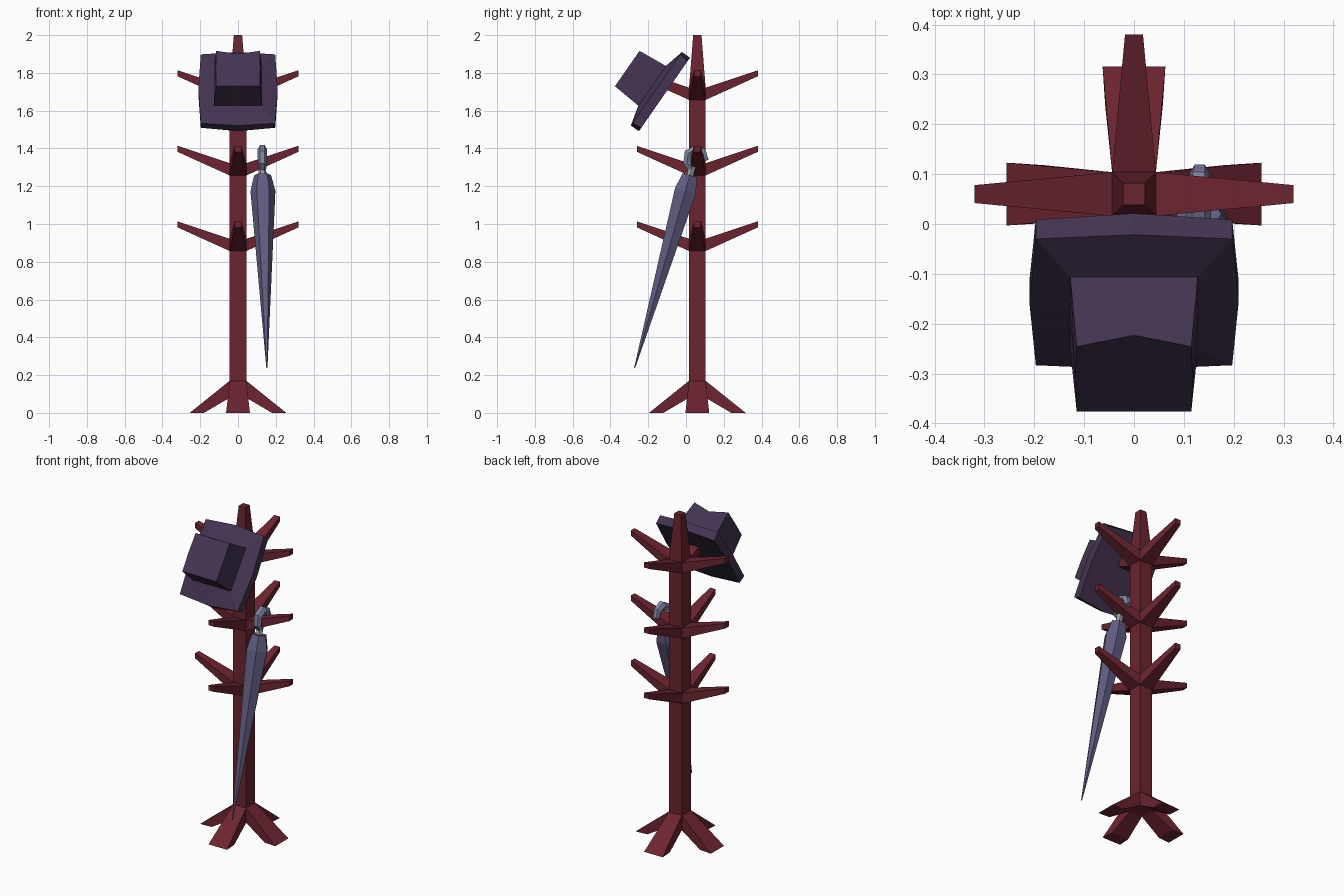
import bpy, bmesh, math
from mathutils import Vector, Matrix

if "Cube" in bpy.data.objects:
    bpy.data.objects.remove(bpy.data.objects["Cube"])


def material(name, rgb):
    m = bpy.data.materials.new(name)
    m.diffuse_color = (*rgb, 1)
    m.use_nodes = True
    m.node_tree.nodes["Principled BSDF"].inputs["Base Color"].default_value = m.diffuse_color
    return m


RED = material("dark red wood", (0.150, 0.018, 0.030))
FELT = material("dark purple felt", (0.058, 0.034, 0.082))
CLOTH = material("slate violet cloth", (0.117, 0.107, 0.220))
HANDLE = material("grey blue handle", (0.220, 0.235, 0.370))
METAL = material("pale grey metal", (0.330, 0.350, 0.390))


def loft(name, rings, mat, matrix=None):
    """Skin a list of equal-length point rings and cap both ends."""
    bm = bmesh.new()
    loops = [[bm.verts.new(p) for p in ring] for ring in rings]
    n = len(loops[0])
    for a, b in zip(loops, loops[1:]):
        for i in range(n):
            j = (i + 1) % n
            bm.faces.new((a[i], a[j], b[j], b[i]))
    bm.faces.new(loops[0])
    bm.faces.new(loops[-1])
    bmesh.ops.recalc_face_normals(bm, faces=bm.faces)
    me = bpy.data.meshes.new(name)
    bm.to_mesh(me)
    bm.free()
    if matrix:
        me.transform(matrix)
    me.materials.append(mat)
    ob = bpy.data.objects.new(name, me)
    bpy.context.collection.objects.link(ob)
    return ob


def square(h, z):
    return [(-h, -h, z), (h, -h, z), (h, h, z), (-h, h, z)]


def end(low, high, w_low, w_high):
    """Four points across an arm, from (radius, height) pairs."""
    return [(low[0], -w_low, low[1]), (low[0], w_low, low[1]),
            (high[0], w_high, high[1]), (high[0], -w_high, high[1])]


def tube(name, path, radii, sides, mat):
    """Polygonal tube whose rings follow the path direction."""
    pts = [Vector(p) for p in path]
    rings = []
    for i, p in enumerate(pts):
        t = (pts[min(i + 1, len(pts) - 1)] - pts[max(i - 1, 0)]).normalized()
        u = Vector((1, 0, 0))
        u = (u - t * u.dot(t)).normalized()
        v = t.cross(u)
        rings.append([p + radii[i] * (math.cos(a) * u + math.sin(a) * v)
                      for a in (math.tau * k / sides for k in range(sides))])
    return loft(name, rings, mat)


# stand: post with tapered top, four feet, three tiers of four pegs
CENTRE = Matrix.Translation((0, 0.06, 0))
loft("post", [square(0.044, 0.08), square(0.044, 1.72), square(0.022, 2.0)], RED, CENTRE)
for k in range(4):
    turn = CENTRE @ Matrix.Rotation(k * math.pi / 2, 4, 'Z')
    loft("foot", [end((0.044, 0.08), (0.044, 0.17), 0.044, 0.044),
                  end((0.18, 0.0), (0.256, 0.0), 0.058, 0.063)], RED, turn)
    for z in (0.857, 1.257, 1.657):
        loft("peg", [end((0.044, z), (0.044, z + 0.065), 0.044, 0.044),
                     end((0.32, z + 0.125), (0.32, z + 0.157), 0.018, 0.018)], RED, turn)


# hat: eight-sided brim and crown, tilted onto the front peg
def hat_ring(x, xm, v, vm, w):
    return [(-x, -v, w), (0, -vm, w), (x, -v, w), (xm, 0, w),
            (x, v, w), (0, vm, w), (-x, v, w), (-xm, 0, w)]


tilt = math.atan2(0.82, 0.57)
HAT = Matrix.Translation((0, -0.114, 1.686)) @ Matrix.Rotation(tilt, 4, 'X')
loft("hat_brim", [hat_ring(0.197, 0.21, 0.215, 0.237, 0.0),
                  hat_ring(0.197, 0.21, 0.222, 0.237, 0.052),
                  hat_ring(0.128, 0.128, 0.128, 0.128, 0.08)], FELT, HAT)
crown_top = hat_ring(0.115, 0.118, 0.114, 0.114, 0.24)
crown_top[5] = (0, 0.114, 0.212)   # pinch
loft("hat_crown", [hat_ring(0.128, 0.128, 0.128, 0.128, 0.079), crown_top], FELT, HAT)

# folded umbrella: six-sided canopy, neck and hooked handle
tube("umbrella_canopy",
     [(0.153, -0.272, 0.238), (0.132, -0.003, 1.175), (0.130, 0.020, 1.258)],
     [0.003, 0.066, 0.045], 6, CLOTH)
tube("umbrella_neck", [(0.130, 0.018, 1.25), (0.129, 0.034, 1.305)],
     [0.02, 0.02], 6, METAL)
tube("umbrella_handle",
     [(0.129, 0.030, 1.29), (0.129, 0.006, 1.325), (0.129, 0.012, 1.375),
      (0.129, 0.052, 1.396), (0.130, 0.088, 1.378), (0.132, 0.103, 1.335)],
     [0.020, 0.024, 0.025, 0.025, 0.024, 0.020], 6, HANDLE)
